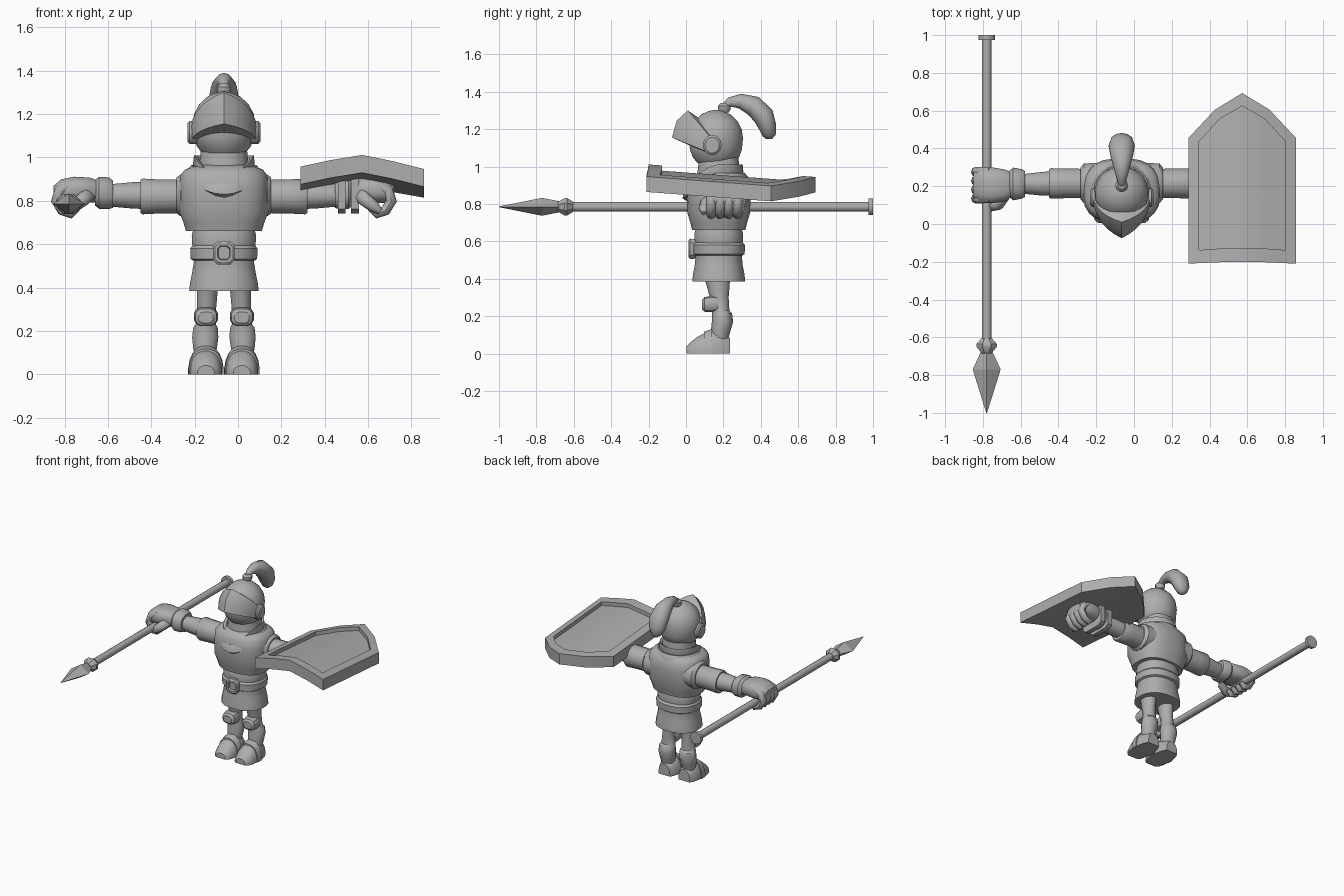
import bpy, bmesh, math
from mathutils import Vector

CX, CY = -0.065, 0.175          # body axis
steel = bpy.data.materials.new("grey")
steel.diffuse_color = (0.42, 0.42, 0.42, 1)


def finish(name, bm, angle=35):
    bmesh.ops.recalc_face_normals(bm, faces=bm.faces)
    me = bpy.data.meshes.new(name)
    bm.to_mesh(me)
    bm.free()
    me.materials.append(steel)
    ob = bpy.data.objects.new(name, me)
    bpy.context.collection.objects.link(ob)
    bpy.ops.object.select_all(action='DESELECT')
    ob.select_set(True)
    bpy.context.view_layer.objects.active = ob
    bpy.ops.object.shade_smooth_by_angle(angle=math.radians(angle))
    return ob


def skin(bm, loops, caps=True):
    rows = [[bm.verts.new(p) for p in loop] for loop in loops]
    n = len(rows[0])
    for a, b in zip(rows, rows[1:]):
        for i in range(n):
            bm.faces.new((a[i], a[(i + 1) % n], b[(i + 1) % n], b[i]))
    if caps:
        bm.faces.new(rows[0])
        bm.faces.new(rows[-1])
    return rows


def loft(name, axis, rings, n=16, power=2.0, floor=False):
    """Rings are (position on axis, centre u, centre v, radius u, radius v)."""
    bm, loops = bmesh.new(), []
    for t, u, v, ru, rv in rings:
        loop = []
        for i in range(n):
            a = 2 * math.pi * (i + 0.5) / n
            c, s = math.cos(a), math.sin(a)
            pu = u + ru * math.copysign(abs(c) ** (2 / power), c)
            pv = v + rv * math.copysign(abs(s) ** (2 / power), s)
            if floor:
                pv = max(pv, 0)
            loop.append({'x': (t, pu, pv), 'y': (pu, t, pv), 'z': (pu, pv, t)}[axis])
        loops.append(loop)
    skin(bm, loops)
    return finish(name, bm)


def tube(name, path, ref, n=10):
    """Path items are (point, radius along ref, radius across)."""
    bm, loops, ref = bmesh.new(), [], Vector(ref)
    pts = [Vector(p[0]) for p in path]
    for i, (p, ru, rv) in enumerate(path):
        tan = pts[min(i + 1, len(pts) - 1)] - pts[max(i - 1, 0)]
        side = tan.cross(ref).normalized()
        loops.append([pts[i] + ref * ru * math.cos(2 * math.pi * k / n)
                      + side * rv * math.sin(2 * math.pi * k / n) for k in range(n)])
    skin(bm, loops)
    return finish(name, bm, 50)


def body(name, rows, power=2.3, n=20):
    return loft(name, 'z', [(z, CX, CY, rx, ry) for z, rx, ry in rows], n, power)


# Tunic, belt, breastplate and neck
body("tunic", [(.385, .162, .142), (.42, .158, .14), (.47, .148, .13), (.52, .14, .125),
               (.60, .148, .13), (.64, .15, .132), (.68, .14, .12)])
body("belt", [(.525, .145, .13), (.532, .155, .14), (.58, .157, .142), (.595, .145, .13)])
loft("buckle", 'y', [(.05, CX, .56, .05, .055), (.022, CX, .56, .052, .057), (.014, CX, .56, .043, .047),
                     (.014, CX, .56, .03, .034), (.032, CX, .56, .026, .03)], 8, 3.5)
body("breastplate", [(.66, .15, .125), (.66, .176, .143), (.70, .188, .153), (.75, .207, .168),
                     (.86, .207, .173), (.92, .2, .165), (.945, .18, .145), (.965, .12, .11)], 2.6, 24)
body("neck", [(.92, .12, .12), (1.06, .105, .105)])


# Collar bands that dip to a point at the front
def collar(name, rows, n=24):
    bm, loops = bmesh.new(), []
    for r, z, dip in rows:
        loop = []
        for i in range(n):
            a = 2 * math.pi * i / n
            front = max(0, -math.sin(a))
            loop.append((CX + r * math.cos(a), .165 + r * math.sin(a) * (1 + .08 * front),
                         z - dip * front ** 1.6))
        loops.append(loop)
    skin(bm, loops + [loops[0]], False)
    bmesh.ops.remove_doubles(bm, verts=bm.verts, dist=1e-5)
    finish(name, bm)


collar("collar", [(.10, .96, .06), (.12, 1.0, .08), (.138, 1.01, .09), (.142, .97, .085), (.125, .93, .08)])
collar("lower_collar", [(.11, .955, .08), (.15, .965, .085), (.166, .945, .09), (.17, .92, .09), (.14, .9, .09)])

# Helmet
HY = .16
loft("helmet", 'z', [(z, CX, HY, r, r) for z, r in
     [(1.02, .10), (1.05, .125), (1.09, .14), (1.15, .146), (1.2, .139), (1.245, .115),
      (1.28, .077), (1.297, .04), (1.303, .01)]], 24)

# Visor with a central crease; rows are (side x, centre y, centre z, ear y, ear z)
bm, grid = bmesh.new(), []
for sx, yc, zc, ye, ze in [(.125, .09, 1.245, .17, 1.13), (.15, .01, 1.30, .145, 1.14),
                           (.156, -.05, 1.245, .14, 1.11), (.152, -.075, 1.155, .135, 1.07),
                           (.125, .05, 1.10, .15, 1.06)]:
    row = []
    for i in range(-6, 7):
        a = i / 6
        f = .5 * (1 - math.cos(a * math.pi / 2)) + .5 * abs(a)
        row.append(bm.verts.new((CX + sx * math.sin(a * math.pi / 2),
                                 yc + (ye - yc) * f, zc + (ze - zc) * f)))
    grid.append(row)
for a, b in zip(grid, grid[1:]):
    for i in range(12):
        bm.faces.new((a[i], a[i + 1], b[i + 1], b[i]))
finish("visor", bm, 30)

# Plume and its knob
loft("plume_knob", 'z', [(1.29, CX, .205, .025, .025), (1.305, CX, .205, .034, .034),
                         (1.325, CX, .205, .034, .034), (1.34, CX, .205, .02, .02)], 12)
tube("plume", [((CX, .205, 1.32), .018, .018), ((CX, .235, 1.345), .026, .026),
               ((CX, .29, 1.35), .04, .04), ((CX, .36, 1.325), .06, .055),
               ((CX, .415, 1.27), .07, .057), ((CX, .437, 1.21), .062, .047),
               ((CX, .445, 1.165), .038, .035), ((CX, .445, 1.147), .012, .015)], (1, 0, 0), 12)

# Paired parts
for side, s in (("right", -1), ("left", 1)):
    def arm(name, rows, power=2.0, n=16):
        loft(f"{side}_{name}", 'x', [(CX + s * t, y, z, ry, rz) for t, y, z, ry, rz in rows], n, power)

    def at(t, y, z):
        return (CX + s * t, y, z)

    arm("ear_disc", [(.12, .14, 1.115, .05, .055), (.158, .14, 1.115, .05, .055),
                     (.168, .14, 1.115, .038, .042)])
    arm("shoulder", [(.12, .215, .83, .11, .1), (.2, .215, .825, .108, .098), (.218, .215, .825, .085, .085)])
    arm("sleeve", [(.15, .215, .82, .078, .078), (.3, .215, .82, .08, .08), (.375, .215, .82, .082, .084),
                   (.385, .215, .82, .076, .078), (.385, .215, .82, .055, .055)])
    arm("forearm", [(.36, .215, .825, .066, .064), (.42, .213, .825, .064, .062), (.53, .212, .825, .052, .052)])
    arm("cuff", [(.512, .212, .83, .05, .05), (.512, .212, .83, .07, .064), (.53, .212, .835, .08, .074),
                 (.575, .212, .837, .088, .075), (.595, .212, .837, .07, .06)], 2.4)
    arm("palm", [(.57, .21, .84, .06, .05), (.62, .205, .85, .085, .058), (.69, .205, .85, .097, .062),
                 (.75, .205, .845, .09, .055), (.785, .205, .835, .07, .035)], 2.6)
    for k in range(4):
        y = .135 + k * .047
        tube(f"{side}_finger_{k + 1}", [(at(.70, y, .875), .022, .02), (at(.755, y, .85), .027, .027),
             (at(.773, y, .80), .027, .025), (at(.745, y, .755), .026, .024),
             (at(.705, y, .74), .025, .022), (at(.675, y, .765), .016, .014)], (0, 1, 0), 8)
    tube(f"{side}_thumb", [(at(.615, .14, .84), .02, .03), (at(.645, .105, .81), .03, .032),
         (at(.69, .095, .775), .028, .028), (at(.72, .095, .75), .012, .014)], (0, 1, 0), 8)

    # Legs and boots
    lx = CX + s * .083
    loft(f"{side}_leg", 'z', [(z, lx + s * o, y, rx, ry) for z, o, y, rx, ry in
         [(.07, .004, .18, .045, .045), (.12, .004, .185, .056, .052), (.17, .003, .195, .062, .057),
          (.215, .002, .193, .058, .053), (.23, 0, .185, .048, .047), (.30, -.003, .178, .045, .05),
          (.40, -.007, .168, .05, .068)]], 14)
    loft(f"{side}_kneecap", 'y', [(.086, lx, .262, .034, .026), (.098, lx, .263, .05, .04),
                                  (.14, lx, .266, .056, .045), (.17, lx, .266, .05, .04)], 12, 2.8)
    loft(f"{side}_boot", 'y', [(.004, lx, 0, .04, .04), (.02, lx, 0, .06, .058), (.06, lx, 0, .073, .09),
                               (.11, lx, 0, .077, .115), (.15, lx, 0, .076, .125), (.2, lx, 0, .066, .105),
                               (.235, lx, 0, .048, .085)], 20, 2.3, True)
    loft(f"{side}_boot_band", 'y', [(.095, lx, 0, .07, .1), (.095, lx, 0, .081, .118),
                                    (.14, lx, 0, .083, .133), (.14, lx, 0, .07, .11)], 20, 2.3, True)

# Spear
SX, SZ = -.78, .785


def spear(name, rows, n=12):
    loft(name, 'y', [(y, SX, SZ, rx, rz) for y, rx, rz in rows], n)


spear("spear_shaft", [(-.64, .026, .026), (.98, .026, .026)])
spear("spear_cap", [(.975, .046, .046), (1.0, .046, .046)])
spear("spear_collar", [(-.685, .028, .028), (-.65, .058, .05), (-.635, .058, .05), (-.605, .03, .03)], 8)
# Four-sided blade with its edges on the horizontal plane
bm = bmesh.new()
skin(bm, [[(SX + rx, y, SZ), (SX, y, SZ + rz), (SX - rx, y, SZ), (SX, y, SZ - rz)]
          for y, rx, rz in [(-.67, .028, .028), (-.77, .074, .048), (-1.0, .002, .002)]])
finish("spear_blade", bm, 20)

# Shield with a central ridge, a raised rim and a sunken panel
KX = .573


def outline(cols, lows, highs, drop):
    pts = [(d, y) for d, y in zip(cols, lows)] + [(d, y) for d, y in zip(cols[::-1], highs[::-1])]
    return [(KX + d, y, 1.012 - .075 * (y + .21) - .06 * (abs(d) / .285) ** 1.2 - .02 * d - drop)
            for d, y in pts]


outer = ([-.285, -.145, 0, .145, .285], [-.21, -.203, -.2, -.203, -.21], [.455, .605, .693, .605, .455])
inner = ([-.23, -.12, 0, .12, .23], [-.138, -.13, -.127, -.13, -.138], [.435, .555, .625, .555, .435])
bm = bmesh.new()
rows = skin(bm, [outline(*outer, .082), outline(*outer, 0), outline(*inner, 0), outline(*inner, .028)], False)
for r in (rows[0], rows[-1]):
    for i in range(4):
        bm.faces.new((r[i], r[i + 1], r[8 - i], r[9 - i]))
finish("shield", bm, 25)

# Straps holding the shield to the wrist
for k, x in enumerate((.478, .54)):
    bm = bmesh.new()
    def frame(px, hy, z0, z1):
        return [(px, .212 - hy, z1), (px, .212 - hy, z0 + .02), (px, .212 - hy + .03, z0),
                (px, .212 + hy - .03, z0), (px, .212 + hy, z0 + .02), (px, .212 + hy, z1)]
    skin(bm, [frame(x - .018, .098, .742, .92), frame(x + .018, .098, .742, .92)])
    finish(f"shield_strap_{k + 1}", bm)
